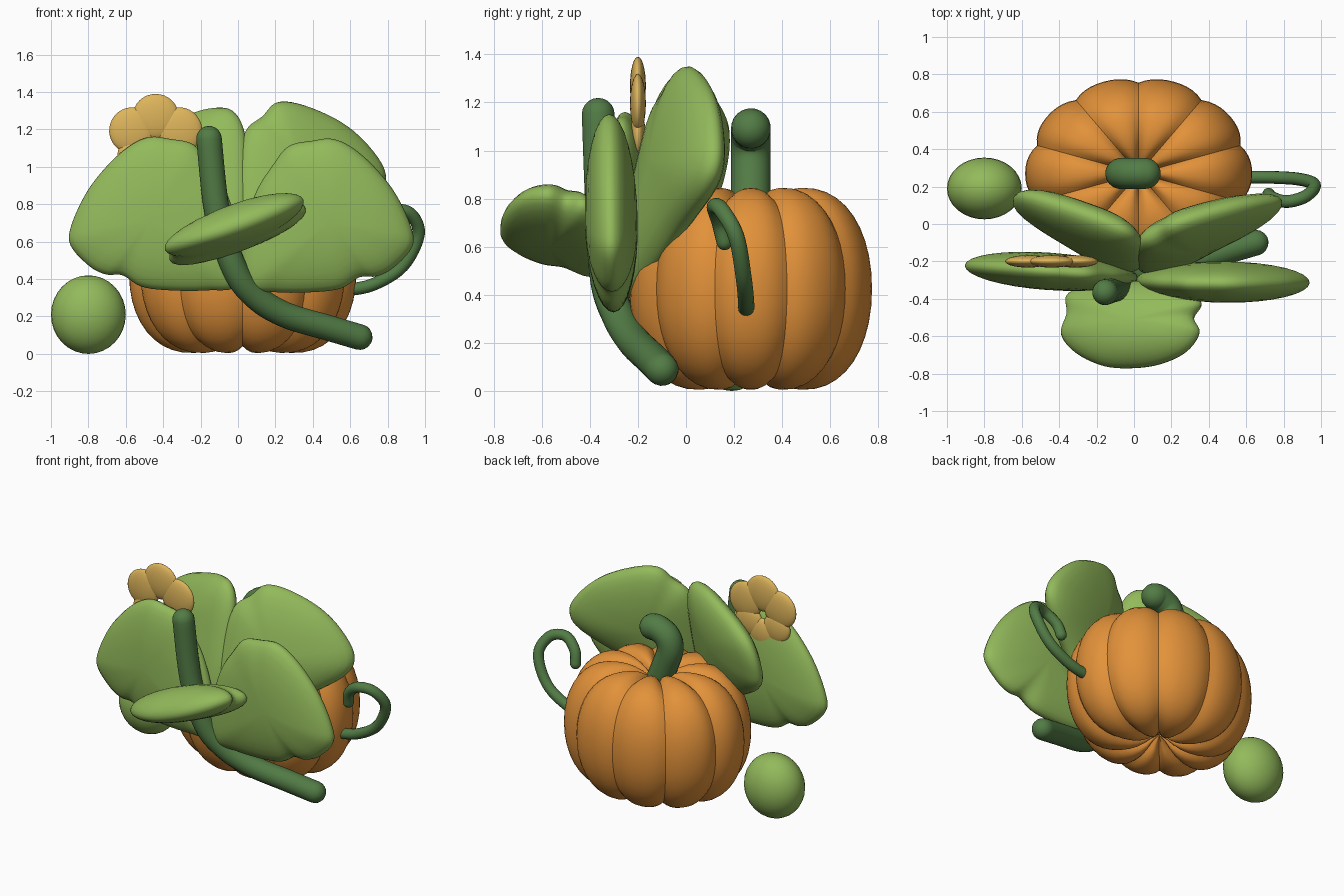
import bpy, bmesh
from math import sin, cos, pi, radians, copysign
from mathutils import Vector, Matrix

cube = bpy.data.objects.get("Cube")
if cube:
    bpy.data.objects.remove(cube, do_unlink=True)


def material(name, rgb):
    m = bpy.data.materials.new(name)
    m.use_nodes = True
    m.diffuse_color = (*rgb, 1)
    bsdf = m.node_tree.nodes["Principled BSDF"]
    bsdf.inputs["Base Color"].default_value = (*rgb, 1)
    bsdf.inputs["Roughness"].default_value = 0.7
    return m


ORANGE = material("pumpkin orange", (0.76, 0.285, 0.042))
LEAF = material("leaf green", (0.29, 0.49, 0.105))
STEM = material("stem green", (0.085, 0.2, 0.06))
YELLOW = material("blossom yellow", (0.73, 0.46, 0.105))


def finish(bm, name, mat, angle=50):
    bmesh.ops.recalc_face_normals(bm, faces=bm.faces[:])
    mesh = bpy.data.meshes.new(name)
    bm.to_mesh(mesh)
    bm.free()
    mesh.materials.append(mat)
    ob = bpy.data.objects.new(name, mesh)
    bpy.context.collection.objects.link(ob)
    bpy.ops.object.select_all(action="DESELECT")
    ob.select_set(True)
    bpy.context.view_layer.objects.active = ob
    bpy.ops.object.shade_smooth_by_angle(angle=radians(angle))


def spline(pts, closed=False, steps=6):
    """Smooth path through the points."""
    p = [Vector(q) for q in pts]
    n = len(p)
    at = (lambda i: p[i % n]) if closed else (lambda i: p[max(0, min(n - 1, i))])
    out = []
    for i in range(n if closed else n - 1):
        a, b, c, d = (at(i + k) for k in (-1, 0, 1, 2))
        for s in range(steps):
            t = s / steps
            out.append(0.5 * (2 * b + (c - a) * t + (2 * a - 5 * b + 4 * c - d) * t * t
                              + (3 * b - a - 3 * c + d) * t ** 3))
    return out if closed else out + [p[-1]]


def bridge(bm, a, b):
    n = len(a)
    for i in range(n):
        bm.faces.new((a[i], a[(i + 1) % n], b[(i + 1) % n], b[i]))


def cap(bm, ring, co):
    tip = bm.verts.new(co)
    for i in range(len(ring)):
        bm.faces.new((ring[i], ring[(i + 1) % len(ring)], tip))


def tube(name, pts, radius, mat, sides=20):
    """Round tube with domed ends."""
    path = spline(pts)
    first, last = (path[1] - path[0]).normalized(), (path[-1] - path[-2]).normalized()
    dome = [k * pi / 10 for k in range(1, 6)]
    stations = [(path[0] - first * radius * cos(a), radius * sin(a), first) for a in dome]
    for i in range(1, len(path) - 1):
        stations.append((path[i], radius, (path[i + 1] - path[i - 1]).normalized()))
    stations += [(path[-1] + last * radius * cos(a), radius * sin(a), last) for a in dome[::-1]]
    bm = bmesh.new()
    rings, side, old = [], first.orthogonal().normalized(), first
    for c, r, t in stations:
        side = old.rotation_difference(t) @ side
        side = (side - t * side.dot(t)).normalized()
        up, old = t.cross(side), t
        rings.append([bm.verts.new(c + r * (side * cos(2 * pi * k / sides) + up * sin(2 * pi * k / sides)))
                      for k in range(sides)])
    for a, b in zip(rings, rings[1:]):
        bridge(bm, a, b)
    cap(bm, rings[0], path[0] - first * radius)
    cap(bm, rings[-1], path[-1] + last * radius)
    finish(bm, name, mat, 60)


def leaf(name, outline, thick, place):
    """Puffy leaf: flat outline swollen towards the middle, set on a surface by place(u, v)."""
    edge = spline(outline, True, 5)
    mid = sum(edge, Vector((0, 0))) / len(edge)
    centre = place(*mid)
    normal = (place(mid.x + 0.01, mid.y) - centre).cross(place(mid.x, mid.y + 0.01) - centre).normalized()
    bm = bmesh.new()

    def ring(t, h):
        return [bm.verts.new(place(*(mid + (e - mid) * t)) + normal * h) for e in edge]

    angles = [k * pi / 16 for k in range(1, 16)]
    rings = [ring(sin(a), thick * cos(a)) for a in angles]
    for a, b in zip(rings, rings[1:]):
        bridge(bm, a, b)
    cap(bm, rings[0], centre + normal * thick)
    cap(bm, rings[-1], centre - normal * thick)
    finish(bm, name, LEAF, 70)


def ellipsoid(bm, matrix):
    bmesh.ops.create_uvsphere(bm, u_segments=32, v_segments=16, radius=1, matrix=matrix)


# Pumpkin: ten lobes with shallow creases, sunk at top and bottom
bm = bmesh.new()
lobes, per = 10, 10
rings = []
for j in range(29):
    a = radians(-128 + 256 * j / 28)
    ring = []
    for k in range(lobes * per):
        s = abs((k % per) / per * 2 - 1)
        dent = 0.036 * s ** 2.5
        th = pi / 2 + 2 * pi * k / (lobes * per)
        r = max(0.01, 0.27 + (0.337 - dent) * copysign(abs(cos(a)) ** 0.9, cos(a)))
        z = 0.425 + (0.42 - dent) * copysign(abs(sin(a)) ** 0.95, sin(a))
        ring.append(bm.verts.new((0.025 + r * cos(th), 0.27 + 0.85 * r * sin(th), z)))
    rings.append(ring)
for a, b in zip(rings, rings[1:]):
    bridge(bm, a, b)
cap(bm, rings[0], (0.025, 0.27, 0.12))
cap(bm, rings[-1], (0.025, 0.27, 0.73))
finish(bm, "pumpkin", ORANGE, 32)

# Stems, vine and curled tendril
tube("pumpkin_stem", [(0.03, 0.27, 0.7), (-0.03, 0.27, 0.85), (-0.07, 0.27, 0.97),
                      (-0.05, 0.27, 1.05), (0.02, 0.27, 1.09), (0.06, 0.27, 1.09)], 0.083, STEM)
tube("vine", [(0.65, -0.1, 0.09), (0.48, -0.15, 0.14), (0.25, -0.22, 0.21), (0.09, -0.28, 0.31),
              (-0.02, -0.33, 0.46), (-0.11, -0.35, 0.75), (-0.155, -0.365, 1.15)], 0.069, STEM)
tube("tendril", [(0.57, 0.25, 0.34), (0.72, 0.25, 0.37), (0.88, 0.24, 0.47), (0.965, 0.21, 0.64),
                 (0.92, 0.15, 0.75), (0.82, 0.12, 0.765), (0.74, 0.14, 0.7), (0.72, 0.16, 0.62)],
     0.034, STEM, 14)


# Upright leaves: outlines in x and z, each on a slanted plane
def upright(y, slope_x, slope_z):
    return lambda u, v: Vector((u, y + slope_x * u + slope_z * (v - 0.4), v))


side = [(0.03, 0.36), (0.2, 0.33), (0.4, 0.33), (0.55, 0.35), (0.65, 0.41), (0.74, 0.415),
        (0.83, 0.46), (0.93, 0.57), (0.925, 0.68), (0.84, 0.86), (0.72, 1.01), (0.6, 1.11),
        (0.5, 1.15), (0.4, 1.14), (0.27, 1.11), (0.18, 1.0), (0.09, 0.85), (0.02, 0.6)]
leaf("front_left_leaf", side, 0.11, upright(-0.3, -0.01, -0.02))
leaf("front_right_leaf", [(0.03 - u * 0.995, v + 0.01) for u, v in side], 0.1,
     upright(-0.285, -0.07, 0))
leaf("back_left_leaf",
     [(0.06, 0.42), (0.0, 0.7), (0.0, 1.0), (0.04, 1.19), (0.13, 1.27), (0.21, 1.345), (0.35, 1.33),
      (0.55, 1.24), (0.7, 1.11), (0.79, 0.96), (0.74, 0.83), (0.5, 0.66), (0.3, 0.5), (0.16, 0.4)],
     0.12, upright(-0.275, 0.36, 0.21))
leaf("back_right_leaf",
     [(-0.06, 0.45), (0.04, 0.7), (0.05, 1.0), (0.03, 1.2), (-0.03, 1.3), (-0.13, 1.315),
      (-0.26, 1.28), (-0.45, 1.2), (-0.59, 1.09), (-0.645, 0.92), (-0.6, 0.77), (-0.3, 0.57)],
     0.11, upright(-0.28, -0.45, 0.25))

# Forward leaf: outline in x and y, tilted sideways and arched towards its tip
leaf("forward_leaf",
     [(-0.35, -0.37), (-0.36, -0.48), (-0.39, -0.59), (-0.31, -0.69), (-0.16, -0.76), (0.0, -0.77),
      (0.15, -0.745), (0.28, -0.68), (0.35, -0.58), (0.32, -0.5), (0.36, -0.42), (0.27, -0.35),
      (0.08, -0.31), (-0.14, -0.31)],
     0.11, lambda u, v: Vector((u, v, 0.69 + 0.36 * u - 0.25 * (v + 0.54) - 0.9 * (v + 0.54) ** 2)))

# Blossom: six flat petals around a point
bm = bmesh.new()
for k in range(6):
    a = k * pi / 3 + pi / 2
    length = 0.268 if sin(a) > 0 else 0.22
    turn = Matrix.Rotation(-a, 4, "Y")
    ellipsoid(bm, Matrix.Translation((-0.44, -0.2, 1.122)) @ turn
              @ Matrix.Translation((length * 0.55, 0, 0))
              @ Matrix.Diagonal((length * 0.45, 0.033, length * 0.46, 1)))
finish(bm, "blossom", YELLOW, 60)

# Small unripe fruit
bm = bmesh.new()
ellipsoid(bm, Matrix.Translation((-0.8, 0.19, 0.21)) @ Matrix.Diagonal((0.2, 0.165, 0.21, 1)))
finish(bm, "young_fruit", LEAF, 60)
